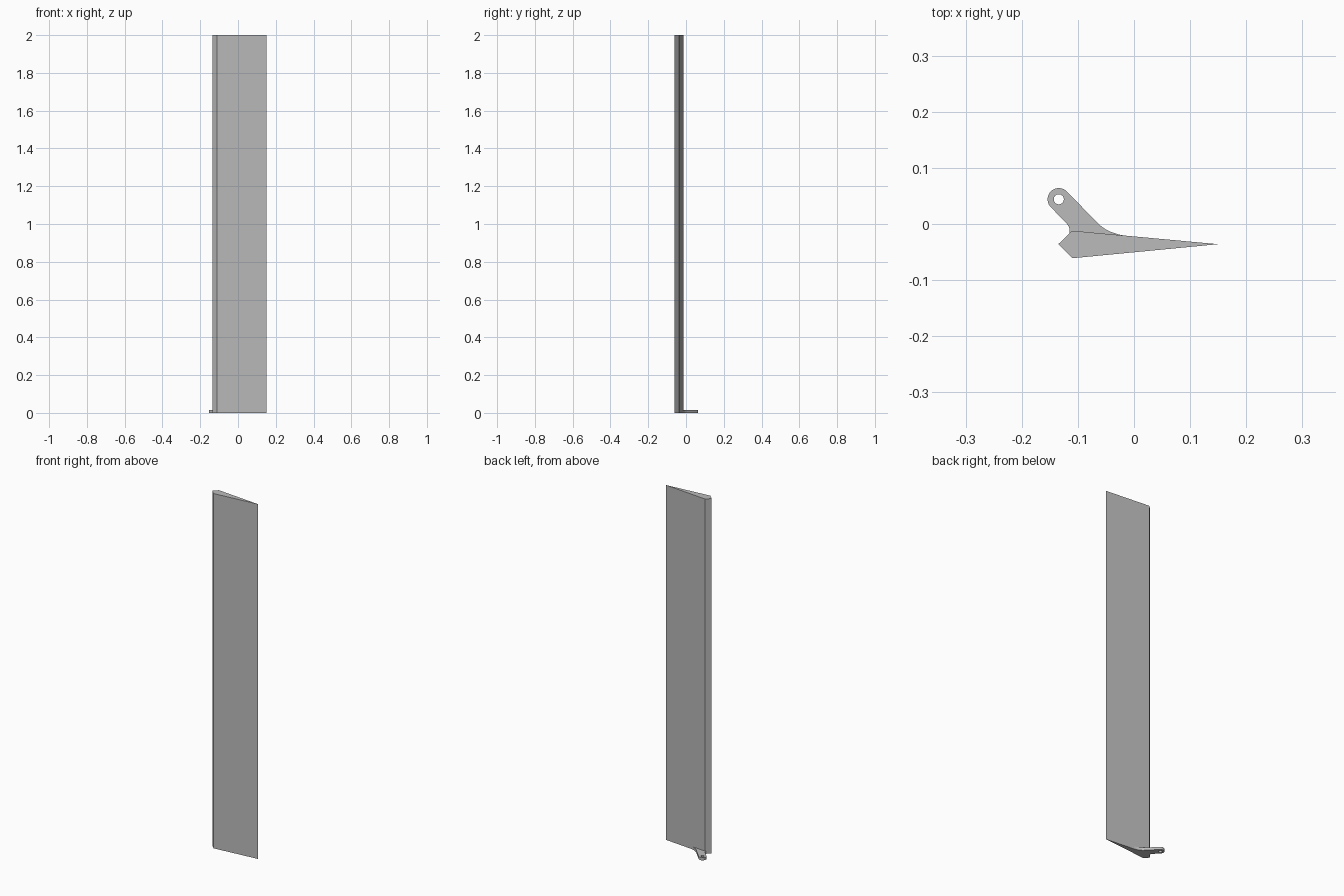
import bpy, bmesh, math
from mathutils import Vector

if "Cube" in bpy.data.objects:
    bpy.data.objects.remove(bpy.data.objects["Cube"])

grey = bpy.data.materials.new("light_grey")
grey.diffuse_color = (0.5, 0.5, 0.5, 1)
grey.use_nodes = True
grey.node_tree.nodes["Principled BSDF"].inputs["Base Color"].default_value = grey.diffuse_color


def plate(name, loops, height):
    """Extrude closed outlines (outer first, then holes) up from z = 0."""
    bm = bmesh.new()
    edges = []
    for loop in loops:
        vs = [bm.verts.new((p[0], p[1], 0)) for p in loop]
        edges += [bm.edges.new((a, b)) for a, b in zip(vs, vs[1:] + vs[:1])]
    bmesh.ops.triangle_fill(bm, edges=edges, use_beauty=True)
    ext = bmesh.ops.extrude_face_region(bm, geom=bm.faces[:], use_keep_orig=True)
    top = [g for g in ext["geom"] if isinstance(g, bmesh.types.BMVert)]
    bmesh.ops.translate(bm, verts=top, vec=(0, 0, height))
    bmesh.ops.recalc_face_normals(bm, faces=bm.faces[:])
    bmesh.ops.dissolve_limit(bm, angle_limit=0.001, verts=bm.verts[:], edges=bm.edges[:])
    me = bpy.data.meshes.new(name)
    bm.to_mesh(me)
    bm.free()
    me.materials.append(grey)
    ob = bpy.data.objects.new(name, me)
    bpy.context.collection.objects.link(ob)
    return ob


def arc(c, r, a0, a1, n):
    return [(c[0] + r * math.cos(math.radians(a0 + (a1 - a0) * i / n)),
             c[1] + r * math.sin(math.radians(a0 + (a1 - a0) * i / n))) for i in range(n + 1)]


def bezier(a, b, c, n=10):
    a, b, c = Vector(a), Vector(b), Vector(c)
    return [tuple(a * (1 - t) ** 2 + b * 2 * t * (1 - t) + c * t * t)
            for t in (i / n for i in range(n + 1))]


# Tapered flap blade with a pointed leading edge
plate("flap_blade", [[(-0.135, -0.036), (-0.11, -0.061), (0.15, -0.036), (-0.11, -0.012)]], 2.0)

# Control horn: rounded eye, slanted arm, flared root on the blade's back face
eye = (-0.134, 0.044)
outline = (arc(eye, 0.02, 225, 45, 20)
           + bezier((-0.067, 0.004), (-0.050, -0.015), (-0.018, -0.0205))
           + [(-0.11, -0.012), (-0.116, -0.018)]
           + bezier((-0.1155, -0.017), (-0.112, -0.007), (-0.122, 0.003), 8))
hole = arc(eye, 0.009, 0, 360, 24)[:-1]
horn = plate("control_horn", [outline, hole], 0.015)

# Smooth the rounded rims, keep the edges crisp
bpy.context.view_layer.objects.active = horn
horn.select_set(True)
bpy.ops.object.shade_smooth_by_angle(angle=math.radians(30))
